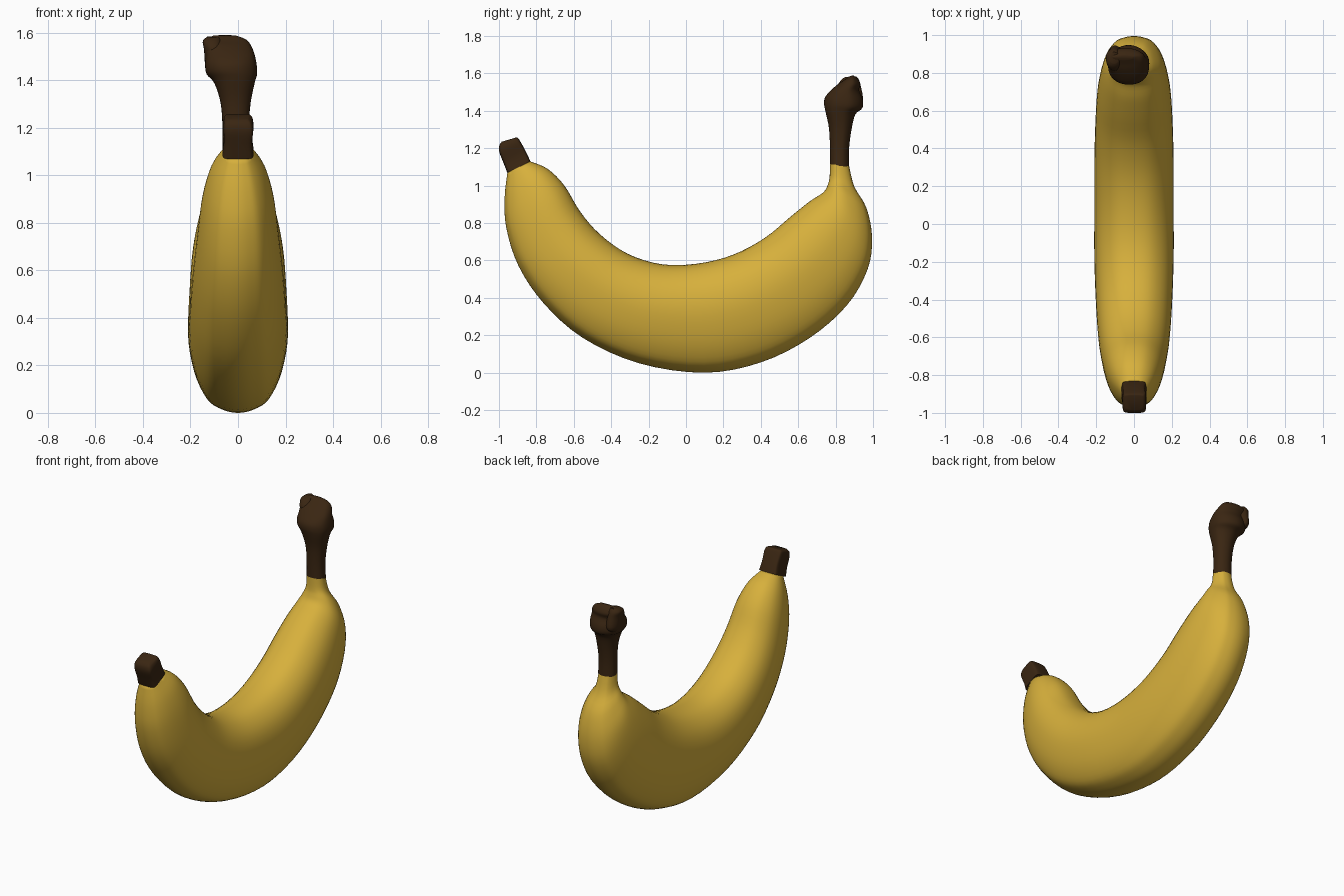
import bpy, bmesh, math
from mathutils import Vector

cube = bpy.data.objects.get("Cube")
if cube:
    bpy.data.objects.remove(cube, do_unlink=True)


def material(name, rgb):
    m = bpy.data.materials.new(name)
    m.use_nodes = True
    m.diffuse_color = (*rgb, 1)
    bsdf = m.node_tree.nodes["Principled BSDF"]
    bsdf.inputs["Base Color"].default_value = (*rgb, 1)
    bsdf.inputs["Roughness"].default_value = 0.7
    return m


yellow = material("ripe yellow", (0.68, 0.435, 0.045))
brown = material("dark brown", (0.042, 0.019, 0.006))


def spline(points, steps, closed=False):
    """Smooth curve passing through all the points."""
    pts = [Vector(p) for p in points]
    n = len(pts)
    get = (lambda i: pts[i % n]) if closed else (lambda i: pts[max(0, min(n - 1, i))])
    out = []
    for i in range(n if closed else n - 1):
        a, b, c, d = (get(i + k) for k in (-1, 0, 1, 2))
        for s in range(steps):
            t = s / steps
            out.append(b + (c - a) * t / 2 + (a * 2 - b * 5 + c * 4 - d) * t * t / 2
                       + (b * 3 - a - c * 3 + d) * t ** 3 / 2)
    if not closed:
        out.append(pts[-1])
    return out


def loft(name, stations, half, mat, steps=4, angle=60):
    """Skin sections; a station is outer y, z, inner y, z, half width, centre x."""
    # half section: (width fraction, height fraction from outer to inner edge)
    loop = half + [(-w, t) for w, t in reversed(half[1:-1])]
    loop = spline(loop, 4, closed=True)
    bm = bmesh.new()
    rings = []
    for st in spline(stations, steps):
        oy, oz, iy, iz, hw, cx = st
        rings.append([bm.verts.new((cx + hw * w, oy + (iy - oy) * t, oz + (iz - oz) * t))
                      for w, t in loop])
    n = len(loop)
    for r, q in zip(rings, rings[1:]):
        for i in range(n):
            bm.faces.new((r[i], r[(i + 1) % n], q[(i + 1) % n], q[i]))
    bm.faces.new(rings[0])
    bm.faces.new(rings[-1])
    bmesh.ops.recalc_face_normals(bm, faces=bm.faces)
    me = bpy.data.meshes.new(name)
    bm.to_mesh(me)
    bm.free()
    me.materials.append(mat)
    ob = bpy.data.objects.new(name, me)
    bpy.context.collection.objects.link(ob)
    bpy.ops.object.select_all(action="DESELECT")
    ob.select_set(True)
    bpy.context.view_layer.objects.active = ob
    bpy.ops.object.shade_smooth_by_angle(angle=math.radians(angle))
    return ob


# Peel: keeled underside, full sides, soft ridges and a flatter top
peel_half = [(0, 0), (.32, .025), (.62, .1), (.88, .3), (1, .58),
             (.86, .81), (.48, .96), (0, 1)]
loft("peel", [
    (-.955, 1.07, -.835, 1.13, .065, 0),
    (-.97, .93, -.74, 1.09, .115, 0),
    (-.96, .77, -.65, 1.0, .15, 0),
    (-.895, .57, -.565, .86, .172, 0),
    (-.76, .37, -.46, .74, .19, 0),
    (-.55, .185, -.31, .635, .202, 0),
    (-.25, .05, -.13, .58, .21, 0),
    (.1, 0, .06, .583, .21, 0),
    (.4, .055, .25, .63, .21, 0),
    (.66, .185, .42, .72, .205, 0),
    (.86, .36, .56, .835, .195, 0),
    (.97, .55, .66, .915, .175, 0),
    (.995, .72, .735, .965, .148, 0),
    (.965, .88, .76, 1.01, .105, 0),
    (.9, .995, .768, 1.05, .068, -.005),
    (.872, 1.105, .77, 1.115, .056, -.008),
], peel_half, yellow)

# Stem: slim neck flaring to a lopsided knob
round_half = [(0, 0), (.55, .08), (.93, .28), (1, .52), (.88, .78), (.5, .95), (0, 1)]
loft("stem", [
    (.872, 1.1, .77, 1.112, .057, -.008),
    (.872, 1.2, .77, 1.2, .055, -.01),
    (.885, 1.3, .764, 1.31, .063, -.01),
    (.905, 1.38, .745, 1.4, .085, -.015),
    (.943, 1.415, .738, 1.44, .106, -.026),
    (.945, 1.46, .745, 1.475, .108, -.03),
    (.925, 1.51, .775, 1.51, .102, -.033),
    (.932, 1.545, .815, 1.545, .1, -.045),
    (.915, 1.575, .845, 1.565, .085, -.05),
    (.893, 1.59, .87, 1.583, .05, -.055),
], round_half, brown, angle=50)

# Cut corner of the stem, a small lump on its right rear edge
loft("stem_lump", [
    (.91, 1.43, .82, 1.44, .025, -.1),
    (.945, 1.46, .82, 1.47, .038, -.1),
    (.935, 1.53, .81, 1.53, .04, -.103),
    (.925, 1.565, .83, 1.565, .04, -.108),
    (.91, 1.585, .85, 1.58, .025, -.105),
], round_half, brown, angle=50)

# Blossom tip: short squarish stub
square_half = [(0, 0), (.7, .02), (.95, .12), (1, .5), (.95, .88), (.7, .98), (0, 1)]
loft("blossom_tip", [
    (-.955, 1.068, -.832, 1.13, .066, 0),
    (-.975, 1.12, -.855, 1.18, .06, 0),
    (-.998, 1.18, -.885, 1.235, .063, .002),
    (-.998, 1.215, -.9, 1.256, .058, 0),
    (-.985, 1.235, -.91, 1.257, .045, 0),
], square_half, brown, angle=45)
